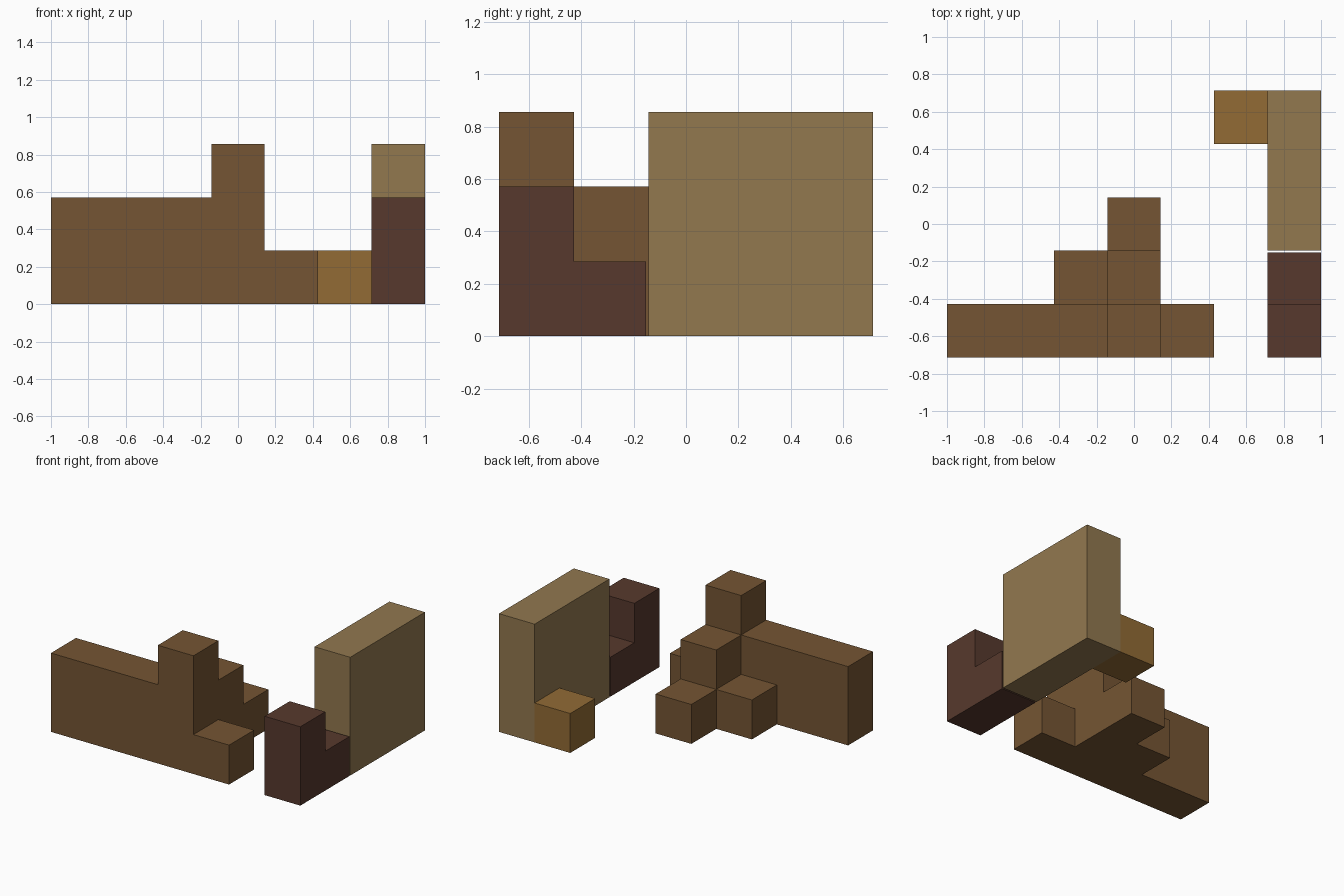
import bpy
import bmesh
from mathutils import Vector

cube = bpy.data.objects.get("Cube")
if cube:
    bpy.data.objects.remove(cube, do_unlink=True)

UNIT = 2 / 7                       # edge of one cube cell
ORIGIN = Vector((-1, -2.5 * UNIT, 0))
GAP = 0.01


def to_linear(c):
    c /= 255
    return c / 12.92 if c <= 0.04045 else ((c + 0.055) / 1.055) ** 2.4


def material(name, *rgb):
    mat = bpy.data.materials.new(name)
    mat.use_nodes = True
    colour = [to_linear(c) for c in rgb] + [1]
    mat.diffuse_color = colour
    mat.node_tree.nodes["Principled BSDF"].inputs["Base Color"].default_value = colour
    return mat


def block_piece(name, columns, mat):
    """Joined solid from cube columns, given as {(column, row): height}."""
    cells = {(x, y, z) for (x, y), h in columns.items() for z in range(h)}
    bm = bmesh.new()
    for cell in cells:
        centre = Vector(cell) + Vector((0.5, 0.5, 0.5))
        for axis in range(3):
            for sign in (-1, 1):
                n = Vector((0, 0, 0))
                n[axis] = sign
                if tuple(int(a + b) for a, b in zip(cell, n)) in cells:
                    continue       # shared inner wall
                u = Vector((0, 0, 0))
                u[(axis + 1) % 3] = 0.5
                v = n.cross(u)
                mid = centre + n / 2
                corners = (mid - u - v, mid + u - v, mid + u + v, mid - u + v)
                bm.faces.new([bm.verts.new(ORIGIN + p * UNIT) for p in corners])
    bmesh.ops.remove_doubles(bm, verts=bm.verts, dist=0.001)
    bmesh.ops.dissolve_limit(bm, angle_limit=0.01, verts=bm.verts, edges=bm.edges)
    bmesh.ops.recalc_face_normals(bm, faces=bm.faces)
    mesh = bpy.data.meshes.new(name)
    bm.to_mesh(mesh)
    bm.free()
    mesh.materials.append(mat)
    obj = bpy.data.objects.new(name, mesh)
    bpy.context.collection.objects.link(obj)
    return obj


brown = material("walnut brown", 117, 85, 51)
tan = material("pale tan", 146, 120, 79)
ochre = material("ochre", 146, 107, 53)
dark = material("dark red brown", 87, 57, 45)

# Long stepped piece with the tower and its descending stairs
block_piece("stepped_wall", {(0, 0): 2, (1, 0): 2, (2, 0): 2, (3, 0): 3, (4, 0): 1,
                             (2, 1): 1, (3, 1): 2, (3, 2): 1}, brown)
# Tall slab at the back
block_piece("tall_slab", {(6, y): 3 for y in (2, 3, 4)}, tan)
# Small cube beside the slab
block_piece("small_cube", {(5, 4): 1}, ochre)
# Dark step in front of the slab, held just clear of it
step = block_piece("dark_step", {(6, 0): 2, (6, 1): 1}, dark)
back = max(v.co.y for v in step.data.vertices)
for v in step.data.vertices:
    if v.co.y > back - 0.001:
        v.co.y -= GAP
